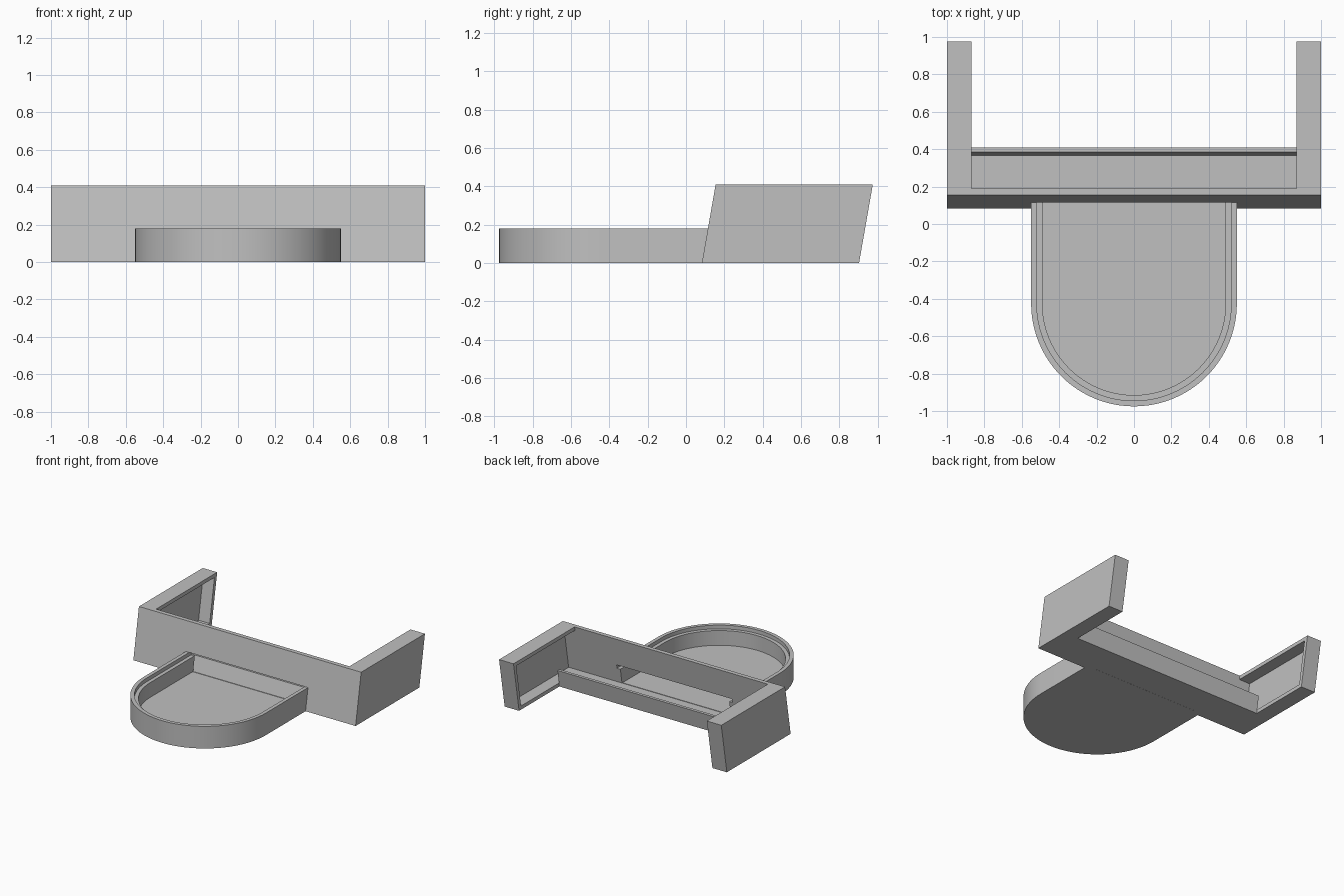
import bpy, bmesh, math

cube = bpy.data.objects.get("Cube")
if cube:
    bpy.data.objects.remove(cube)

LEAN = 0.175      # backward slope of the bracket
H = 0.41          # bracket height
T = 0.03          # shell thickness
FRONT, BACK = 0.083, 0.903
WALL_BACK = FRONT + 0.035

grey = bpy.data.materials.new("plain grey")
grey.use_nodes = True
colour = (0.53, 0.53, 0.53, 1)
grey.diffuse_color = colour
grey.node_tree.nodes["Principled BSDF"].inputs["Base Color"].default_value = colour


def prism(name, outline, offset, lean=0.0, smooth=False):
    """Extrude a closed 3D outline along offset, then lean it backward."""
    bm = bmesh.new()
    face = bm.faces.new([bm.verts.new(p) for p in outline])
    new = bmesh.ops.extrude_face_region(bm, geom=[face], use_keep_orig=True)
    moved = [g for g in new["geom"] if isinstance(g, bmesh.types.BMVert)]
    bmesh.ops.translate(bm, verts=moved, vec=offset)
    for v in bm.verts:
        v.co.y += v.co.z * lean
    bmesh.ops.recalc_face_normals(bm, faces=bm.faces[:])
    mesh = bpy.data.meshes.new(name)
    bm.to_mesh(mesh)
    bm.free()
    mesh.materials.append(grey)
    obj = bpy.data.objects.new(name, mesh)
    bpy.context.collection.objects.link(obj)
    if smooth:
        bpy.ops.object.select_all(action="DESELECT")
        obj.select_set(True)
        bpy.context.view_layer.objects.active = obj
        bpy.ops.object.shade_smooth_by_angle(angle=math.radians(30))
    return obj


def slab(name, x0, x1, y0, y1, z0, z1):
    plan = [(x0, y0, z0), (x1, y0, z0), (x1, y1, z0), (x0, y1, z0)]
    return prism(name, plan, (0, 0, z1 - z0), LEAN)


def tongue(r, z, end=0.117, steps=48):
    """Straight sides joined by a half circle at the front."""
    arc = [(-r * math.cos(math.pi * i / steps),
            -0.425 - r * math.sin(math.pi * i / steps), z) for i in range(steps + 1)]
    return [(-r, end, z)] + arc + [(r, end, z)]


# Rounded tray: floor, stepped ledge and thin rim
R, STEP, INNER = 0.55, 0.52, 0.49
LEDGE, RIM = 0.15, 0.18
prism("tray_floor", tongue(R, 0), (0, 0, T), smooth=True)
prism("tray_ledge", tongue(R, T) + tongue(INNER, T)[::-1], (0, 0, LEDGE - T), smooth=True)
prism("tray_rim", tongue(R, LEDGE) + tongue(STEP, LEDGE)[::-1], (0, 0, RIM - LEDGE), smooth=True)

# Leaning front wall with a stepped opening into the tray
half = [(1, H), (1, 0), (INNER, 0), (INNER, LEDGE), (STEP, LEDGE), (STEP, RIM)]
section = half + [(-x, z) for x, z in reversed(half)]
prism("front_wall", [(x, FRONT, z) for x, z in section], (0, WALL_BACK - FRONT, 0), LEAN)

# Trough behind the wall
ARM = 0.87
TROUGH_BACK = 0.385
slab("trough_floor", -ARM, ARM, WALL_BACK, TROUGH_BACK, 0, T)
slab("trough_lip", -ARM, ARM, TROUGH_BACK - 0.025, TROUGH_BACK, T, 0.14)

# Hollow side arms, open toward the middle
for side, s in (("left", 1), ("right", -1)):
    slab(side + "_arm_floor", s * ARM, s, WALL_BACK, BACK, 0, T)
    slab(side + "_arm_top", s * ARM, s, WALL_BACK, BACK, H - T, H)
    slab(side + "_arm_panel", s * (1 - T), s, WALL_BACK, BACK, T, H - T)
    slab(side + "_arm_end", s * ARM, s * (1 - T), BACK - T, BACK, T, H - T)
